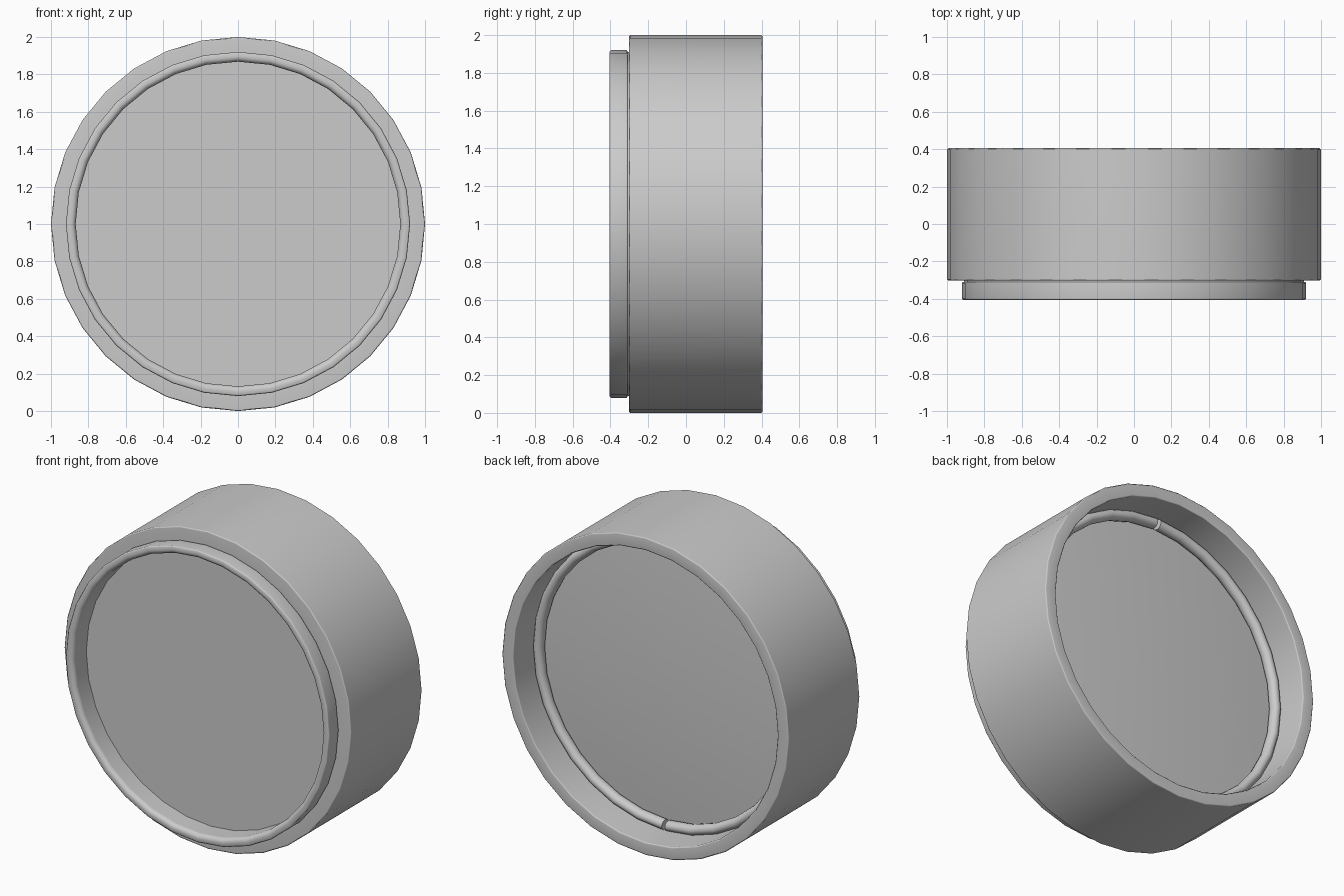
import bpy, bmesh, math

if "Cube" in bpy.data.objects:
    bpy.data.objects.remove(bpy.data.objects["Cube"])

SIDES = 32


def lathe(name, profile, start=0.0, end=360.0, steps=SIDES, closed=True):
    """Revolve (radius, y) points about the y axis through z = 1."""
    full = end - start >= 360
    bm = bmesh.new()
    rows = []
    for i in range(steps if full else steps + 1):
        a = math.radians(start + (end - start) * i / steps)
        rows.append([bm.verts.new((r * math.cos(a), y, 1 + r * math.sin(a)))
                     for r, y in profile])
    n = len(profile)
    for i in range(steps):
        p, q = rows[i], rows[(i + 1) % len(rows)]
        for j in range(n if closed else n - 1):
            k = (j + 1) % n
            bm.faces.new((p[j], p[k], q[k], q[j]))
    if not full:
        bm.faces.new(rows[0])
        bm.faces.new(rows[-1])
    bmesh.ops.remove_doubles(bm, verts=bm.verts, dist=1e-5)
    bmesh.ops.recalc_face_normals(bm, faces=bm.faces)
    me = bpy.data.meshes.new(name)
    bm.to_mesh(me)
    bm.free()
    ob = bpy.data.objects.new(name, me)
    bpy.context.collection.objects.link(ob)
    bpy.ops.object.select_all(action='DESELECT')
    ob.select_set(True)
    bpy.context.view_layer.objects.active = ob
    bpy.ops.object.shade_smooth_by_angle(angle=math.radians(60))
    # Keep the broad walls flat and let the small bevels carry the shading
    mod = ob.modifiers.new("weighted", 'WEIGHTED_NORMAL')
    mod.keep_sharp = True
    return ob


# Wide outer housing: thin rear wall, inner seat for the glass
lathe("housing", [
    (0.90, -0.303), (0.993, -0.303), (1.00, -0.296), (1.00, 0.398), (0.993, 0.405),
    (0.927, 0.405), (0.92, 0.398), (0.92, 0.16), (0.88, 0.16), (0.88, -0.303)])

# Narrower front ring with a rounded lip and a thin groove behind it
lip = [(0.895 - 0.027 * math.sin(math.radians(a)),
        -0.377 - 0.028 * math.cos(math.radians(a))) for a in range(0, 91, 18)]
lathe("front_ring", [
    (0.91, -0.295), (0.91, -0.31), (0.915, -0.31), (0.92, -0.315),
    (0.92, -0.398), (0.913, -0.405)] + lip + [(0.868, -0.26), (0.88, -0.26)])

# Glass: nearly flat front, gently domed back
R, DOME = 0.885, 0.03
back = [(R * t / 8, 0.155 + DOME * (1 - (t / 8) ** 2)) for t in range(9)]
lathe("glass", [(0, -0.27), (R, -0.27)] + back[::-1], closed=False)

# Retaining ring behind the glass, in two halves with small gaps top and bottom
tube = [(0.89 + 0.032 * math.cos(math.tau * i / 12),
         0.192 + 0.036 * math.sin(math.tau * i / 12)) for i in range(12)]
for side, a in (("left", 90), ("right", 270)):
    lathe("retaining_ring_" + side, tube, a + 0.7, a + 179.3, SIDES // 2)
